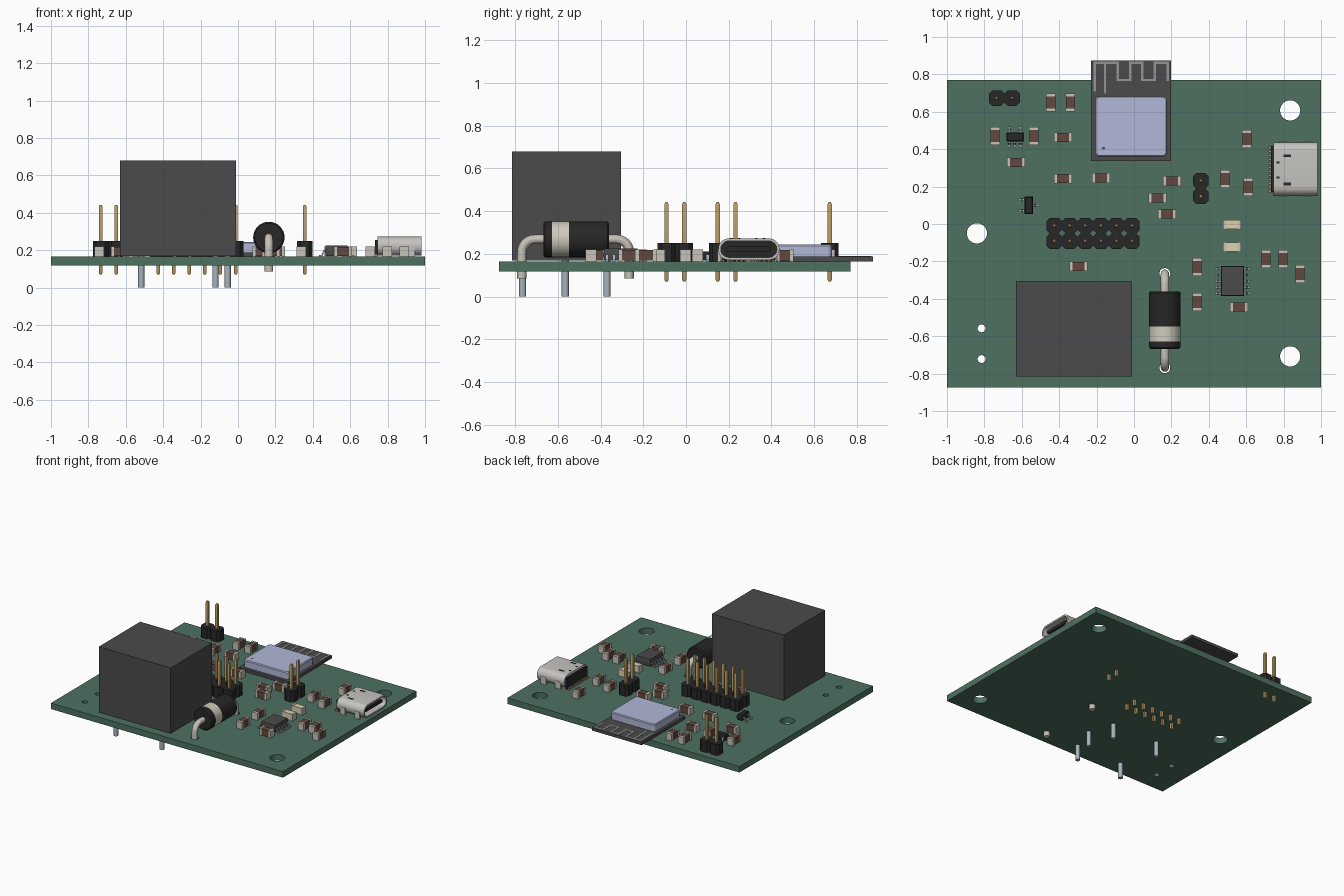
import bpy, bmesh, math
from mathutils import Matrix, Vector

if "Cube" in bpy.data.objects:
    bpy.data.objects.remove(bpy.data.objects["Cube"])

COL = dict(green=(.075, .165, .12), black=(.02, .02, .02), dark=(.07, .07, .07),
           brown=(.12, .065, .05), tin=(.58, .54, .48), gold=(.48, .33, .13),
           steel=(.40, .45, .50), shield=(.44, .48, .68), shell=(.56, .55, .52),
           cream=(.72, .65, .42), band=(.62, .60, .50), trace=(.3, .3, .3))
MATS = {}
for key, c in COL.items():
    MATS[key] = bpy.data.materials.new(key)
    MATS[key].diffuse_color = (*c, 1)
TOP = 0.165                     # upper face of the board
ALONG_X = Matrix(((0, 0, 1, 0), (1, 0, 0, 0), (0, 1, 0, 0), (0, 0, 0, 1)))
ALONG_Y = Matrix(((1, 0, 0, 0), (0, 0, 1, 0), (0, 1, 0, 0), (0, 0, 0, 1)))
T = lambda x, y, z=0: Matrix.Translation((x, y, z))
R = lambda a: Matrix.Rotation(math.radians(a), 4, 'Z')


def rect(w, h):
    return [(-w/2, -h/2), (w/2, -h/2), (w/2, h/2), (-w/2, h/2)]


def circle(r, n=24):
    return [(r*math.cos(2*math.pi*i/n), r*math.sin(2*math.pi*i/n)) for i in range(n)]


def rounded(w, h, r, n=6):
    pts = []
    for k, (sx, sy) in enumerate(((1, 1), (-1, 1), (-1, -1), (1, -1))):
        for i in range(n + 1):
            a = math.pi/2*(k + i/n)
            pts.append((sx*(w/2 - r) + r*math.cos(a), sy*(h/2 - r) + r*math.sin(a)))
    return pts


def solid(bm, rings, M=Matrix(), mat=0):
    """Skin a stack of (outline, height) rings and cap both ends."""
    loops = [[bm.verts.new(M @ Vector((x, y, h))) for x, y in pts] for pts, h in rings]
    faces = [bm.faces.new(loops[0]), bm.faces.new(loops[-1])]
    for a, b in zip(loops, loops[1:]):
        for i in range(len(a)):
            j = (i + 1) % len(a)
            faces.append(bm.faces.new((a[i], a[j], b[j], b[i])))
    bmesh.ops.recalc_face_normals(bm, faces=faces)
    for f in faces:
        f.material_index = mat


def box(bm, x0, x1, y0, y1, z0, z1, mat=0, M=Matrix()):
    solid(bm, [(rect(x1-x0, y1-y0), z0), (rect(x1-x0, y1-y0), z1)],
          M @ T((x0+x1)/2, (y0+y1)/2), mat)


def place(name, me, M=Matrix()):
    ob = bpy.data.objects.new(name, me)
    ob.matrix_world = M
    bpy.context.collection.objects.link(ob)
    return ob


def mesh(name, bm, *mats):
    me = bpy.data.meshes.new(name)
    bm.to_mesh(me)
    bm.free()
    for m in mats:
        me.materials.append(MATS[m])
    return me


def from_curve(name, cu, mat):
    tmp = bpy.data.objects.new("tmp", cu)
    bpy.context.collection.objects.link(tmp)
    me = bpy.data.meshes.new_from_object(tmp.evaluated_get(bpy.context.evaluated_depsgraph_get()))
    bpy.data.objects.remove(tmp)
    me.materials.clear()
    me.materials.append(MATS[mat])
    return place(name, me)


# circuit board with drilled holes
cu = bpy.data.curves.new("board", 'CURVE')
cu.dimensions, cu.fill_mode, cu.extrude = '2D', 'BOTH', 0.0235
holes = [(.835, .607, .054), (.835, -.708, .054), (-.84, -.05, .054),
         (-.815, -.558, .021), (-.815, -.722, .021), (.165, -.265, .029), (.165, -.768, .029)]
outlines = [[(x, y - .0525) for x, y in rect(2, 1.645)]]
outlines += [[(x + px, y + py) for px, py in circle(r, 32)] for x, y, r in holes]
for pts in outlines:
    sp = cu.splines.new('POLY')
    sp.points.add(len(pts) - 1)
    sp.use_cyclic_u = True
    for p, (x, y) in zip(sp.points, pts):
        p.co = (x, y, TOP - .0235, 1)
from_curve("circuit_board", cu, "green")

# relay block and its five pins
bm = bmesh.new()
box(bm, -.63, -.01, -.815, -.305, .17, .68)
place("relay_case", mesh("relay_case", bm, "dark"))
bm = bmesh.new()
for x, y in ((-.055, -.565), (-.12, -.765), (-.12, -.37), (-.517, -.765), (-.517, -.37)):
    solid(bm, [(circle(.017, 16), 0), (circle(.017, 16), .172)], T(x, y))
place("relay_pins", mesh("relay_pins", bm, "steel"))

# power diode: body, band, bent leads
bm = bmesh.new()
D = T(.165, 0, .268) @ ALONG_Y
c = lambda r: circle(r, 32)
solid(bm, [(c(.076), -.667), (c(.084), -.659), (c(.084), -.628)], D)
solid(bm, [(c(.084), -.628), (c(.084), -.548)], D, 1)
solid(bm, [(c(.084), -.548), (c(.084), -.368), (c(.076), -.36)], D)
place("diode_body", mesh("diode_body", bm, "black", "band"))
for name, s, y0 in (("diode_lead_front", 1, -.768), ("diode_lead_back", -1, -.265)):
    cu = bpy.data.curves.new(name, 'CURVE')
    cu.dimensions, cu.bevel_depth, cu.bevel_resolution, cu.use_fill_caps = '3D', .022, 4, True
    path = [(y0, .085)]
    path += [(y0 + s*.06*(1 - math.cos(a)), .208 + .06*math.sin(a))
             for a in (math.pi/16*i for i in range(9))]
    path.append((y0 + s*.13, .268))
    sp = cu.splines.new('POLY')
    sp.points.add(len(path) - 1)
    for p, (y, z) in zip(sp.points, path):
        p.co = (.165, y, z, 1)
    from_curve(name, cu, "tin")

# pin headers
def header(name, cx, cy, nx, ny, p=.083):
    blocks, pins = bmesh.new(), bmesh.new()
    a, b = p/2, p/2 - .018
    octo = [(-b, -a), (b, -a), (a, -b), (a, b), (b, a), (-b, a), (-a, b), (-a, -b)]
    for i in range(nx):
        for j in range(ny):
            M = T(cx + (i - (nx-1)/2)*p, cy + (j - (ny-1)/2)*p)
            solid(blocks, [(octo, TOP), (octo, .25)], M)
            big, tip = rect(.02, .02), rect(.011, .011)
            solid(pins, [(tip, .07), (big, .08), (big, .432), (tip, .442)], M)
    place(name + "_base", mesh(name + "_base", blocks, "black"))
    place(name + "_pins", mesh(name + "_pins", pins, "gold"))


header("wide_header", -.219, -.05, 6, 2)
header("left_header", -.693, .673, 2, 1)
header("right_header", .357, .19, 1, 2)

# radio module: carrier, metal can, antenna trace
bm = bmesh.new()
box(bm, -.23, .197, .338, .875, TOP, .188)
solid(bm, [(circle(.008, 12), .244), (circle(.008, 12), .2465)], T(-.163, .405))
place("radio_module_board", mesh("radio_module_board", bm, "dark"))
bm = bmesh.new()
solid(bm, [(rounded(.384, .322, .022), .188), (rounded(.384, .322, .022), .238),
           (rounded(.374, .312, .018), .245)], T(-.016, .522))
place("radio_shield_can", mesh("radio_shield_can", bm, "shield"))
bm = bmesh.new()
hi, lo, w = .862, .77, .0065
path = [(-.209, .715), (-.209, hi), (-.086, hi), (-.086, lo), (-.02, lo), (-.02, hi),
        (.043, hi), (.043, lo), (.112, lo), (.112, hi), (.18, hi), (.18, lo)]
for (xa, ya), (xb, yb) in list(zip(path, path[1:])) + [((-.155, .705), (-.155, hi))]:
    box(bm, min(xa, xb)-w, max(xa, xb)+w, min(ya, yb)-w, max(ya, yb)+w, .187, .190)
place("antenna_trace", mesh("antenna_trace", bm, "trace"))

# USB-style socket: hollow shell, tongue, legs, contacts
U = T(0, .294, .222) @ ALONG_X
outer, inner = rounded(.286, .1, .048, 8), rounded(.262, .076, .037, 8)
bm = bmesh.new()
solid(bm, [(outer, .745), (outer, .98), (inner, .98), (inner, .765)], U)
for x in (.775, .9):
    for s in (-1, 1):
        y = .294 + s*.139
        box(bm, x, x + .045, y - .007, y + .007, .125, .222)
place("socket_shell", mesh("socket_shell", bm, "shell"))
bm = bmesh.new()
solid(bm, [(inner, .764), (inner, .84)], U)
solid(bm, [(rounded(.21, .024, .01), .83), (rounded(.21, .024, .01), .965)], U)
box(bm, .732, .748, .17, .418, .168, .255)
for s in (-1, 1):
    box(bm, .80, .84, .289 + s*.075 - .007, .289 + s*.075 + .007, .268, .2735)
    box(bm, .762, .778, .289 + s*.04 - .006, .289 + s*.04 + .006, .268, .2735)
place("socket_insert", mesh("socket_insert", bm, "black"))
bm = bmesh.new()
for i in range(12):
    y = .175 + i*.0212
    box(bm, .72, .745, y - .006, y + .006, TOP, .178)
place("socket_contacts", mesh("socket_contacts", bm, "gold"))

# chip resistors, capacitors and indicator lamps
def chip_mesh(name, body):
    bm = bmesh.new()
    box(bm, -.038, .038, -.024, .024, TOP + .003, .218)
    for s in (-1, 1):
        box(bm, s*.04 - .0085, s*.04 + .0085, -.0255, .0255, TOP, .22, 1)
    return mesh(name, bm, body, "tin")


chip, lamp = chip_mesh("chip_part", "brown"), chip_mesh("lamp", "cream")
upright = [(-.444, .65), (-.34, .65), (-.743, .47), (-.535, .47), (.604, .455), (.487, .24),
           (.61, .198), (.337, -.23), (.337, -.417), (.706, -.187), (.797, -.187), (.888, -.267)]
level = [(-.38, .463), (-.631, .329), (-.38, .243), (-.176, .246), (.203, .23), (.126, .139),
         (.176, .053), (-.297, -.227), (.561, -.444)]
for x, y in upright:
    place("chip_part_upright", chip, T(x, y) @ R(90))
for x, y in level:
    place("chip_part_level", chip, T(x, y))
for y in (-.003, -.123):
    place("indicator_lamp", lamp, T(.524, y))

# gull-wing packages: leads run out of both long sides
GULL = [(-.005, .197), (.01, .197), (.018, .174), (.032, .174), (.032, TOP),
        (.013, TOP), (.006, .189), (-.005, .189)]


def package(name, M, w, h, z1, right, left, lead_w, body):
    bm = bmesh.new()
    small, full = rect(w - .008, h - .008), rect(w, h)
    solid(bm, [(small, TOP + .005), (full, .192), (full, .196), (small, z1)], M)
    for offsets, turn in ((right, 0), (left, 180)):
        for o in offsets:
            for_side = M @ R(turn) @ T(w/2, o if turn == 0 else -o) @ ALONG_Y
            solid(bm, [(GULL, -lead_w/2), (GULL, lead_w/2)], for_side, 1)
    place(name, mesh(name, bm, body, "steel"))


five = [(i - 2)*.0325 for i in range(5)]
package("controller_chip", T(.527, -.305), .124, .162, .225, five, five, .013, "dark")
package("regulator_chip", T(-.637, .466) @ R(90), .048, .09, .212,
        (-.03, .03), (-.03, 0, .03), .014, "black")
package("transistor", T(-.563, .1), .044, .094, .212, (0,), (-.03, .03), .014, "black")

# smooth the round parts, keep hard edges
meshes = [o for o in bpy.context.scene.objects if o.type == 'MESH']
for o in meshes:
    o.select_set(True)
bpy.context.view_layer.objects.active = meshes[0]
bpy.ops.object.shade_smooth_by_angle(angle=math.radians(30))

for m in bpy.data.materials:
    if m.users and not m.is_grease_pencil:
        m.use_nodes = True
        m.node_tree.nodes["Principled BSDF"].inputs["Base Color"].default_value = m.diffuse_color
